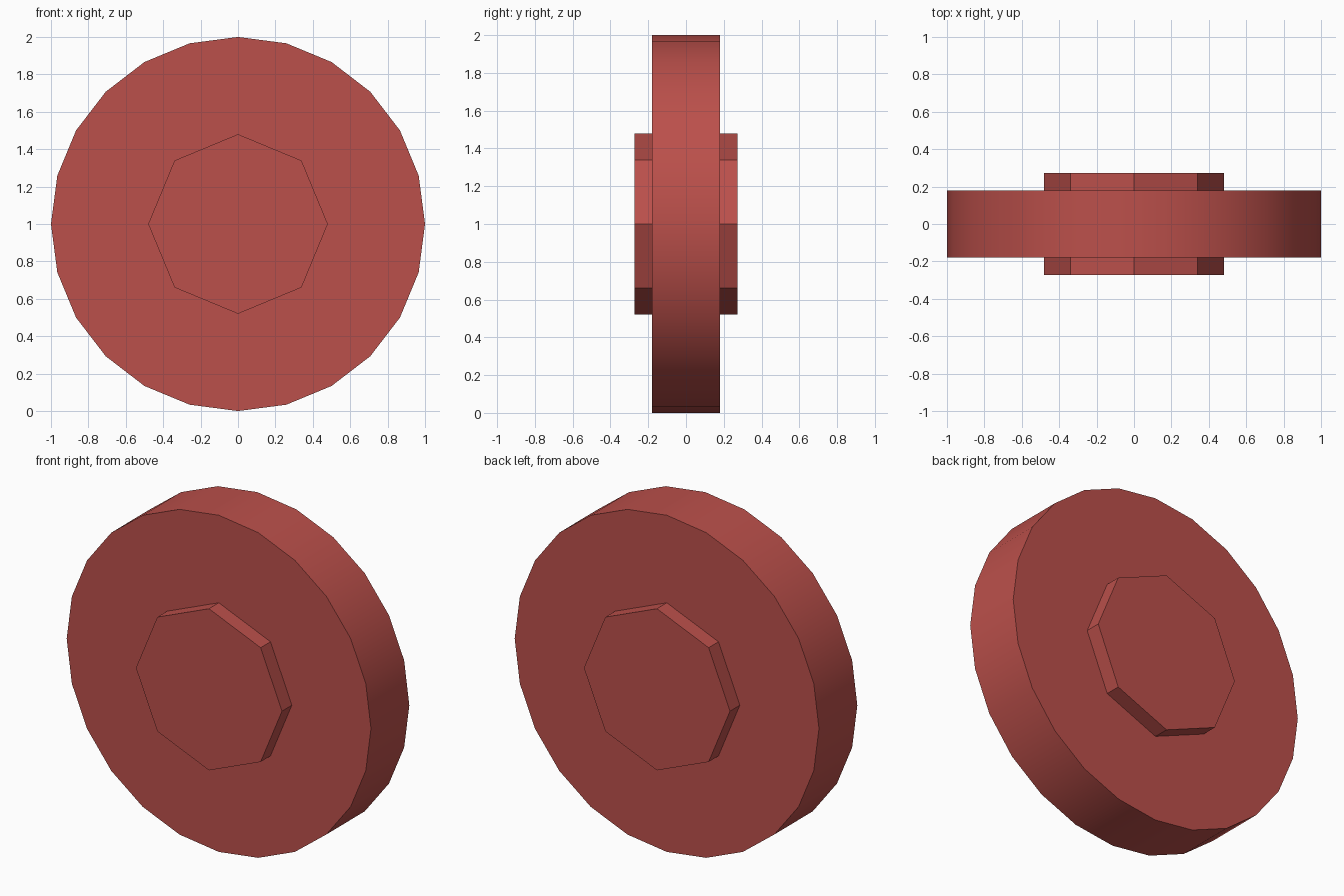
import bpy
import math

if "Cube" in bpy.data.objects:
    bpy.data.objects.remove(bpy.data.objects["Cube"])

red = bpy.data.materials.new("brick_red")
red.diffuse_color = (0.50, 0.08, 0.07, 1.0)
red.use_nodes = True
red.node_tree.nodes["Principled BSDF"].inputs["Base Color"].default_value = red.diffuse_color


def wheel_part(name, sides, radius, depth):
    """Cylinder lying along y, centred at z = 1, with a corner at the top."""
    bpy.ops.mesh.primitive_cylinder_add(
        vertices=sides, radius=radius, depth=depth,
        location=(0, 0, 1), rotation=(math.pi / 2, 0, 0))
    part = bpy.context.object
    part.name = name
    part.data.materials.append(red)
    bpy.ops.object.transform_apply(location=False, rotation=True, scale=True)
    return part


# Wide disc with a smooth rim and flat sides
wheel_part("disc", 24, 1.0, 0.36)
bpy.ops.object.shade_smooth_by_angle(angle=math.radians(30))

# Faceted hub passing through the disc
wheel_part("hub", 8, 0.48, 0.545)
